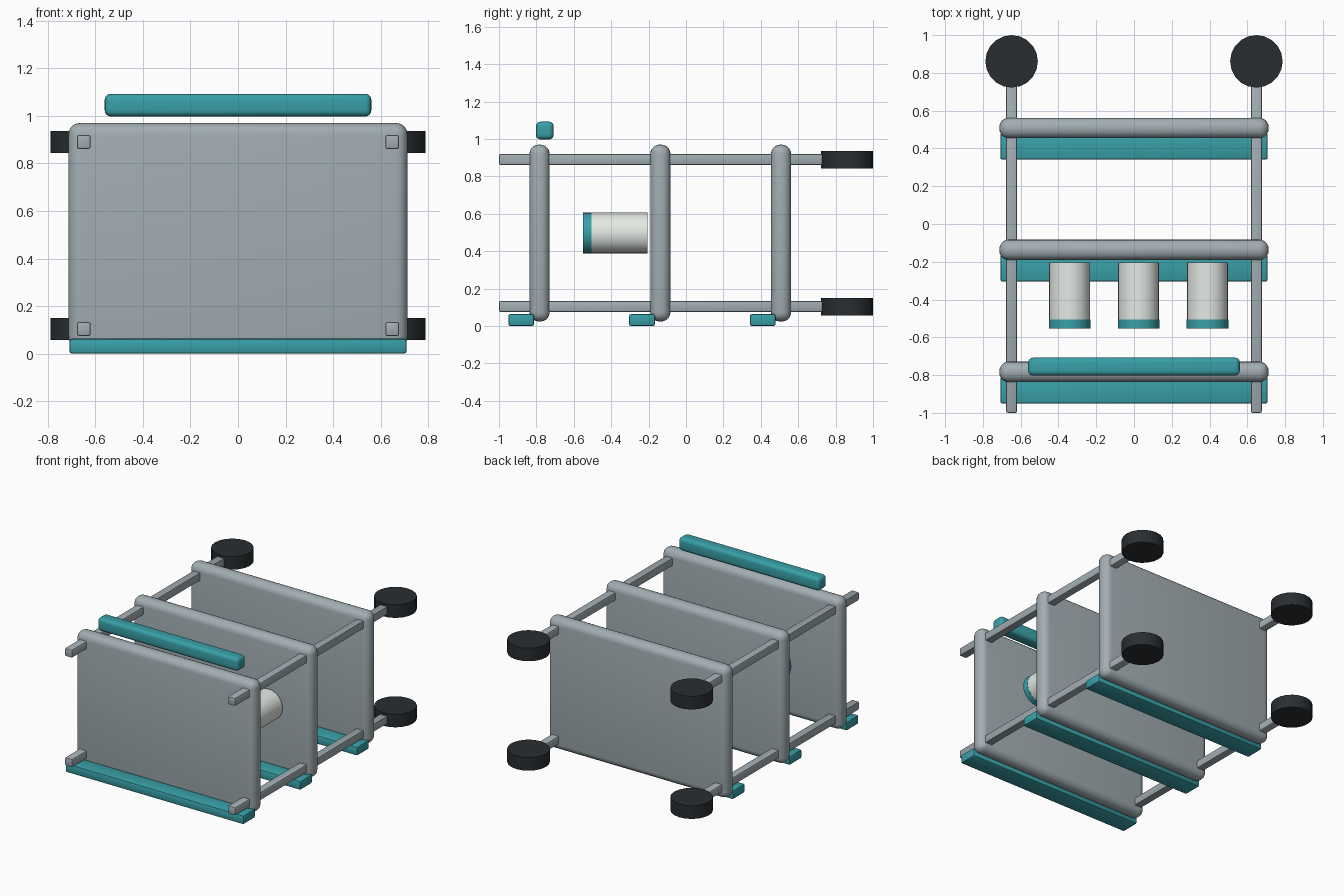
import bpy
from math import radians

if "Cube" in bpy.data.objects:
    bpy.data.objects.remove(bpy.data.objects["Cube"])


def material(name, rgb):
    m = bpy.data.materials.new(name)
    m.diffuse_color = (*rgb, 1)
    m.use_nodes = True
    m.node_tree.nodes["Principled BSDF"].inputs["Base Color"].default_value = m.diffuse_color
    return m


STEEL = material("steel", (0.36, 0.42, 0.45))
TEAL = material("teal", (0.04, 0.35, 0.39))
RUBBER = material("rubber", (0.022, 0.027, 0.031))
PALE = material("pale", (0.78, 0.82, 0.78))


def box(name, center, size, bevel, segments, mat):
    bpy.ops.mesh.primitive_cube_add(size=1, location=center)
    ob = bpy.context.object
    ob.name = name
    ob.scale = size
    bpy.ops.object.transform_apply(location=False, rotation=False, scale=True)
    mod = ob.modifiers.new("bevel", 'BEVEL')
    mod.width = bevel
    mod.segments = segments
    ob.data.materials.append(mat)
    bpy.ops.object.modifier_apply(modifier="bevel")
    bpy.ops.object.shade_smooth_by_angle(angle=radians(35))
    return ob


def cylinder(name, center, radius, depth, sides, mat, along_y=False):
    rot = (radians(90), 0, 0) if along_y else (0, 0, 0)
    bpy.ops.mesh.primitive_cylinder_add(vertices=sides, radius=radius, depth=depth,
                                        location=center, rotation=rot)
    ob = bpy.context.object
    ob.name = name
    ob.data.materials.append(mat)
    bpy.ops.object.shade_smooth_by_angle(angle=radians(35))
    return ob


MID_Z = 0.497

# Three rounded shelves, each with a teal lip along the lower edge
for label, y in (("top", -0.783), ("middle", -0.137), ("bottom", 0.508)):
    box(f"{label}_shelf", (0, y, MID_Z), (1.426, 0.108, 0.946), 0.05, 5, STEEL)
    box(f"{label}_shelf_lip", (0, y - 0.098, 0.032), (1.416, 0.138, 0.063), 0.01, 2, TEAL)

# Corner posts with a wheel at the end of each
for side, x in (("left", -0.648), ("right", 0.648)):
    for level, z in (("lower", 0.104), ("upper", 0.890)):
        box(f"{side}_{level}_post", (x, -0.1, z), (0.058, 1.8, 0.058), 0.008, 2, STEEL)
        cylinder(f"{side}_{level}_wheel", (x, 0.861, z), 0.139, 0.094, 20, RUBBER)

# Push handle
box("push_handle", (0, -0.755, 1.045), (1.12, 0.095, 0.095), 0.025, 4, TEAL)

# Row of jars with teal lids on the middle shelf
for i in range(3):
    x = -0.341 + 0.365 * i
    cylinder(f"jar_{i + 1}", (x, -0.3565, MID_Z), 0.109, 0.303, 24, PALE, True)
    cylinder(f"jar_lid_{i + 1}", (x, -0.529, MID_Z), 0.110, 0.046, 24, TEAL, True)
